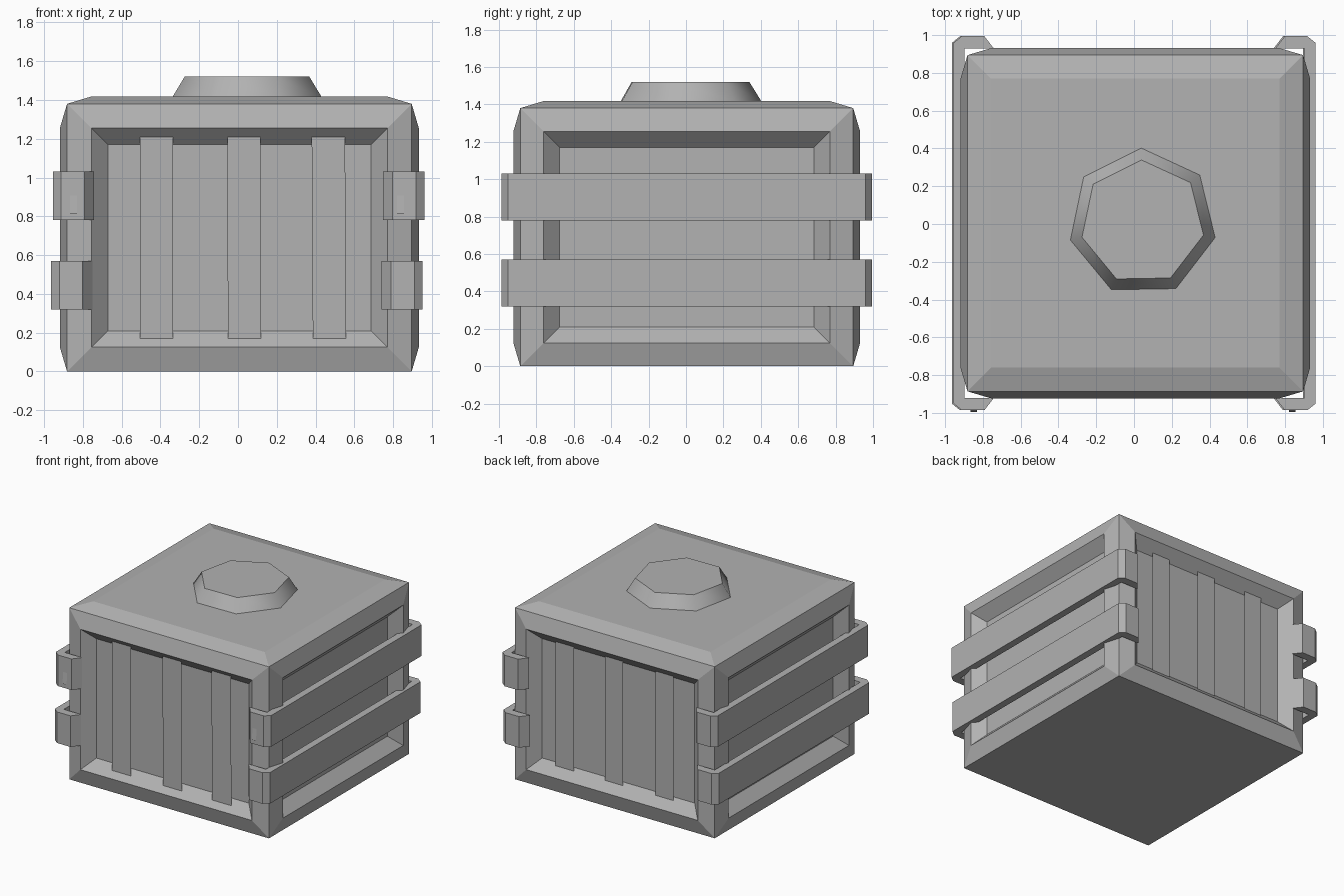
import bpy, bmesh, math
from mathutils import Matrix, Vector

if "Cube" in bpy.data.objects:
    bpy.data.objects.remove(bpy.data.objects["Cube"])

grey = bpy.data.materials.new("dark_grey")
grey.diffuse_color = (0.445, 0.445, 0.445, 1)
grey.use_nodes = True
grey.node_tree.nodes["Principled BSDF"].inputs["Base Color"].default_value = grey.diffuse_color


def finish(bm, name, recalc=True):
    if recalc:
        bmesh.ops.recalc_face_normals(bm, faces=bm.faces)
    me = bpy.data.meshes.new(name)
    bm.to_mesh(me)
    bm.free()
    me.materials.append(grey)
    ob = bpy.data.objects.new(name, me)
    bpy.context.collection.objects.link(ob)
    return ob


def plate(name, x0, x1, y0, z0, z1, y1=None, skew=0.0):
    """Thin upright sheet facing outward; y0 at the bottom, y1 at the top."""
    y1 = y0 if y1 is None else y1
    pts = [(x0 + skew, y0, z0), (x1 + skew, y0, z0), (x1, y1, z1), (x0, y1, z1)]
    bm = bmesh.new()
    bm.faces.new([bm.verts.new(p) for p in (pts if y0 < 0 else pts[::-1])])
    finish(bm, name, recalc=False)


# Crate body: box with bulged frame, recessed side panels and a raised lid
bm = bmesh.new()
bmesh.ops.create_cube(bm, size=1, matrix=Matrix.Translation((0.007, 0.004, 0.69))
                      @ Matrix.Diagonal((1.777, 1.78, 1.38, 1)))
bm.normal_update()
sides = [f for f in bm.faces if abs(f.normal.z) < 0.5]
top = [f for f in bm.faces if f.normal.z > 0.5]
for f in sides + top:
    bmesh.ops.inset_individual(bm, faces=[f], thickness=0.125,
                               depth=0.037 if f in sides else 0.038,
                               use_even_offset=True)
for f in sides:
    bmesh.ops.inset_individual(bm, faces=[f], thickness=0.085, depth=-0.082,
                               use_even_offset=True)
finish(bm, "crate_body")

# Seven-sided lid knob with smooth-shaded flank
KX, KY = 0.045, 0.009
bm = bmesh.new()
bmesh.ops.create_cone(bm, cap_ends=True, segments=7, radius1=0.398, radius2=0.330, depth=0.11,
                      matrix=Matrix.Translation((KX, KY, 1.465)))
tip = max((v for v in bm.verts if v.co.z < 1.45), key=lambda v: v.co.y)
d = tip.co - Vector((KX, KY, 0))
turn = math.radians(91) - math.atan2(d.y, d.x)
bmesh.ops.rotate(bm, cent=(KX, KY, 0), verts=bm.verts,
                 matrix=Matrix.Rotation(turn, 3, 'Z'))
knob = finish(bm, "lid_knob")
for p in knob.data.polygons:
    p.use_smooth = abs(p.normal.z) < 0.9
for e in knob.data.edges:
    z = [knob.data.vertices[i].co.z for i in e.vertices]
    e.use_edge_sharp = abs(z[0] - z[1]) < 0.01

# Vertical slats on the front and back panels
slats = [(-0.505, -0.335, 0.0), (-0.055, 0.115, 0.003), (0.38, 0.552, 0.006)]
for i, (a, b, skew) in enumerate(slats):
    plate(f"front_slat_{i}", a, b, -0.88, 0.17, 1.21, skew=skew)
    plate(f"back_slat_{i}", a + 0.008, b, 0.868, 0.18, 1.20)

# Wrap-around side straps: C-shaped plan profile, extruded upward
half = [(0.745, 0.925), (0.795, 0.99), (0.915, 0.99), (0.958, 0.955)]
inner = [(0.90, 0.925)]
outline = half + [(x, -y) for x, y in reversed(half)] \
    + [(x, -y) for x, y in inner] + inner
for level, z0, z1, dx in (("lower", 0.32, 0.57, -0.006), ("upper", 0.78, 1.03, 0.003)):
    for side, s in (("left", -1), ("right", 1)):
        bm = bmesh.new()
        f = bm.faces.new([bm.verts.new((s * x + dx, y + 0.004, z0)) for x, y in outline])
        ext = bmesh.ops.extrude_face_region(bm, geom=[f])
        bmesh.ops.translate(bm, vec=(0, 0, z1 - z0),
                            verts=[v for v in ext["geom"] if isinstance(v, bmesh.types.BMVert)])
        finish(bm, f"{level}_{side}_strap")

# Small clasp plates on the front strap ends (upper ones lean into the strap)
for side, x in (("left", -0.848), ("right", 0.838)):
    plate(f"lower_{side}_clasp", x - 0.018, x + 0.018, -0.992, 0.36, 0.555)
    plate(f"upper_{side}_clasp", x - 0.018, x + 0.018, -0.994, 0.815, 1.01, y1=-0.977)
